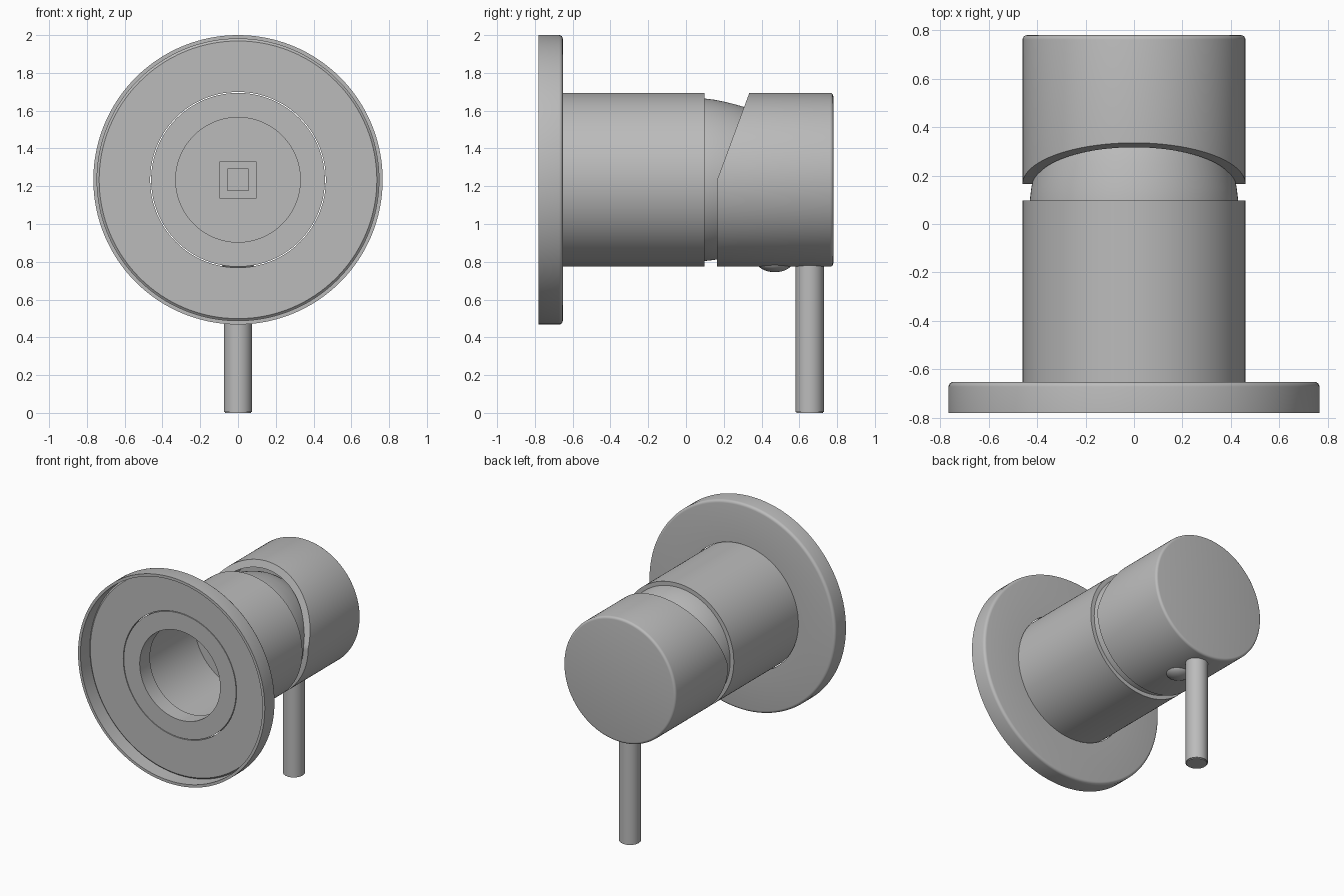
import bpy, bmesh, math
from mathutils import Matrix

if "Cube" in bpy.data.objects:
    bpy.data.objects.remove(bpy.data.objects["Cube"], do_unlink=True)

AXIS_Z = 1.234
SEGMENTS = 128

metal = bpy.data.materials.new("brushed_grey_metal")
metal.use_nodes = True
GREY = (0.5, 0.5, 0.5, 1)
metal.diffuse_color = GREY
metal.node_tree.nodes["Principled BSDF"].inputs["Base Color"].default_value = GREY


def finish(name, bm):
    """Turn a bmesh into a smooth-shaded metal object."""
    bmesh.ops.remove_doubles(bm, verts=bm.verts, dist=0.0001)
    bmesh.ops.recalc_face_normals(bm, faces=bm.faces)
    mesh = bpy.data.meshes.new(name)
    bm.to_mesh(mesh)
    bm.free()
    mesh.materials.append(metal)
    obj = bpy.data.objects.new(name, mesh)
    bpy.context.collection.objects.link(obj)
    bpy.ops.object.select_all(action='DESELECT')
    obj.select_set(True)
    bpy.context.view_layer.objects.active = obj
    bpy.ops.object.shade_smooth_by_angle(angle=math.radians(35))
    return obj


def rounded(y, r, size, steps=4):
    """Outer corner at (y, r), rounded towards the back face."""
    return [(y - size + size * math.sin(a), r - size + size * math.cos(a))
            for a in (math.pi / 2 * i / steps for i in range(steps + 1))]


def lathe(profile):
    """Revolve a closed (y, radius) outline about the horizontal axis."""
    bm = bmesh.new()
    rings = []
    for i in range(SEGMENTS):
        a = 2 * math.pi * i / SEGMENTS
        rings.append([bm.verts.new((r * math.cos(a), y, AXIS_Z + r * math.sin(a)))
                      for y, r in profile])
    n = len(profile)
    for i, ring in enumerate(rings):
        after = rings[(i + 1) % SEGMENTS]
        for j in range(n):
            k = (j + 1) % n
            if profile[j][1] + profile[k][1] > 0:
                bm.faces.new((ring[j], ring[k], after[k], after[j]))
    bmesh.ops.remove_doubles(bm, verts=bm.verts, dist=0.0001)
    return bm


# Wall plate: shallow dish, open to the front
finish("wall_plate", lathe(
    [(-0.78, 0.746), (-0.78, 0.766)] + rounded(-0.652, 0.766, 0.02)
    + [(-0.652, 0.465), (-0.68, 0.465), (-0.68, 0.735), (-0.67, 0.746)]))

# Body sleeve with a thick inner lip at the front
finish("body_sleeve", lathe(
    [(-0.68, 0.33), (-0.68, 0.46), (0.097, 0.46), (0.097, 0.40),
     (-0.56, 0.40), (-0.56, 0.33)]))

# Tapering collar between the sleeve and the handle
finish("domed_collar", lathe(
    [(0.06, 0.432), (0.1, 0.43), (0.15, 0.424), (0.2, 0.414), (0.25, 0.402),
     (0.3, 0.388), (0.35, 0.368), (0.39, 0.345), (0.39, 0.335), (0.06, 0.335)]))

# Handle cap: hollow, with the upper half of its front edge cut at a slant
FRONT = 0.165
cap = lathe([(FRONT, 0.41), (FRONT, 0.46)] + rounded(0.78, 0.46, 0.018)
            + [(0.78, 0), (0.5, 0), (0.5, 0.41)])
for v in cap.verts:
    if abs(v.co.y - FRONT) < 0.001:
        v.co.y += 0.37 * max(0, v.co.z - AXIS_Z)
finish("handle_cap", cap)

# Square socket inside the handle
socket = bmesh.new()
loops = []
for y, half in ((0.2, 0.098), (0.52, 0.098), (0.52, 0.056), (0.2, 0.056)):
    loops.append([socket.verts.new((sx * half, y, AXIS_Z + sz * half))
                  for sx, sz in ((-1, -1), (1, -1), (1, 1), (-1, 1))])
for j in range(4):
    a, b = loops[j], loops[(j + 1) % 4]
    for i in range(4):
        k = (i + 1) % 4
        socket.faces.new((a[i], a[k], b[k], b[i]))
finish("square_socket", socket)

# Lever rod pointing down
rod = bmesh.new()
bmesh.ops.create_cone(rod, cap_ends=True, segments=48, radius1=0.075, radius2=0.075,
                      depth=0.86, matrix=Matrix.Translation((0, 0.655, 0.43)))
rim = [e for e in rod.edges if all(v.co.z < 0.01 for v in e.verts)]
bmesh.ops.bevel(rod, geom=rim, offset=0.006, segments=2, affect='EDGES')
finish("lever_rod", rod)

# Small domed screw plug under the handle
plug = bmesh.new()
bmesh.ops.create_uvsphere(plug, u_segments=32, v_segments=16, radius=1,
                          matrix=Matrix.Translation((0, 0.47, 0.80))
                          @ Matrix.Diagonal((0.09, 0.095, 0.055, 1)))
finish("screw_plug", plug)
